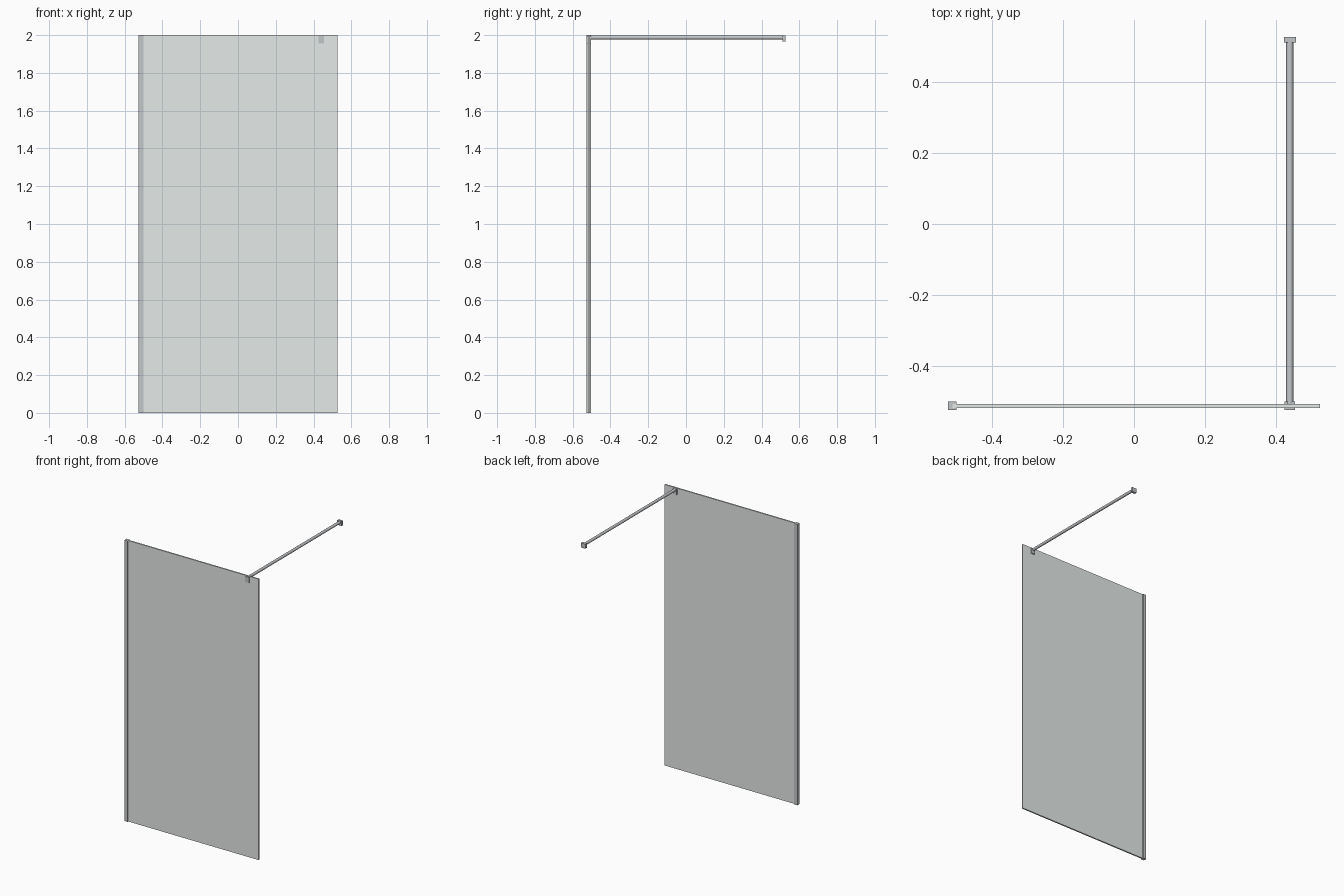
import bpy, bmesh
from mathutils import Matrix

if "Cube" in bpy.data.objects:
    bpy.data.objects.remove(bpy.data.objects["Cube"])


def material(name, rgb):
    m = bpy.data.materials.new(name)
    m.diffuse_color = (*rgb, 1)
    m.use_nodes = True
    m.node_tree.nodes["Principled BSDF"].inputs["Base Color"].default_value = m.diffuse_color
    return m


metal = material("brushed_metal", (0.55, 0.57, 0.59))
glass = material("tinted_glass", (0.78, 0.82, 0.81))


def finish(name, bm, mat):
    bmesh.ops.recalc_face_normals(bm, faces=bm.faces)
    mesh = bpy.data.meshes.new(name)
    bm.to_mesh(mesh)
    bm.free()
    mesh.materials.append(mat)
    ob = bpy.data.objects.new(name, mesh)
    bpy.context.collection.objects.link(ob)
    return ob


def box(name, lo, hi, mat=metal):
    bm = bmesh.new()
    size = [b - a for a, b in zip(lo, hi)]
    mid = [(a + b) / 2 for a, b in zip(lo, hi)]
    bmesh.ops.create_cube(bm, size=1, matrix=Matrix.Translation(mid) @ Matrix.Diagonal((*size, 1)))
    return finish(name, bm, mat)


E = 0.526          # half of the footprint
GY = -0.514        # glass centre line
T = 0.005          # half glass thickness
ARM_X = 0.44

# Glass panel, seated in the wall channel
box("glass_panel", (-0.512, GY - T, 0), (E, GY + T, 2), glass)

# Wall channel: U-shaped profile pulled up the full height
profile = [(-E, -E), (-0.501, -E), (-0.501, GY - T), (-0.512, GY - T),
           (-0.512, GY + T), (-0.501, GY + T), (-0.501, -0.502), (-E, -0.502)]
bm = bmesh.new()
face = bm.faces.new([bm.verts.new((x, y, 0)) for x, y in profile])
top = bmesh.ops.extrude_face_region(bm, geom=[face])["geom"]
bmesh.ops.translate(bm, vec=(0, 0, 2), verts=[v for v in top if isinstance(v, bmesh.types.BMVert)])
finish("wall_channel", bm, metal)

# Clamp plates on both sides of the glass
for name, y0, y1 in (("clamp_front", -E, GY - T), ("clamp_back", GY + T, -0.502)):
    box(name, (ARM_X - 0.015, y0, 1.955), (ARM_X + 0.015, y1, 1.995))

# Round brace arm from the clamp to the wall
bpy.ops.mesh.primitive_cylinder_add(vertices=32, radius=0.01, depth=1.03,
                                    location=(ARM_X, 0.008, 1.987), rotation=(1.570796, 0, 0))
arm = bpy.context.object
arm.name = "brace_arm"
arm.data.materials.append(metal)
bpy.ops.object.shade_smooth_by_angle()

# Wall mount at the far end of the arm
box("wall_mount", (ARM_X - 0.017, 0.512, 1.966), (ARM_X + 0.017, E + 0.002, 1.999))
